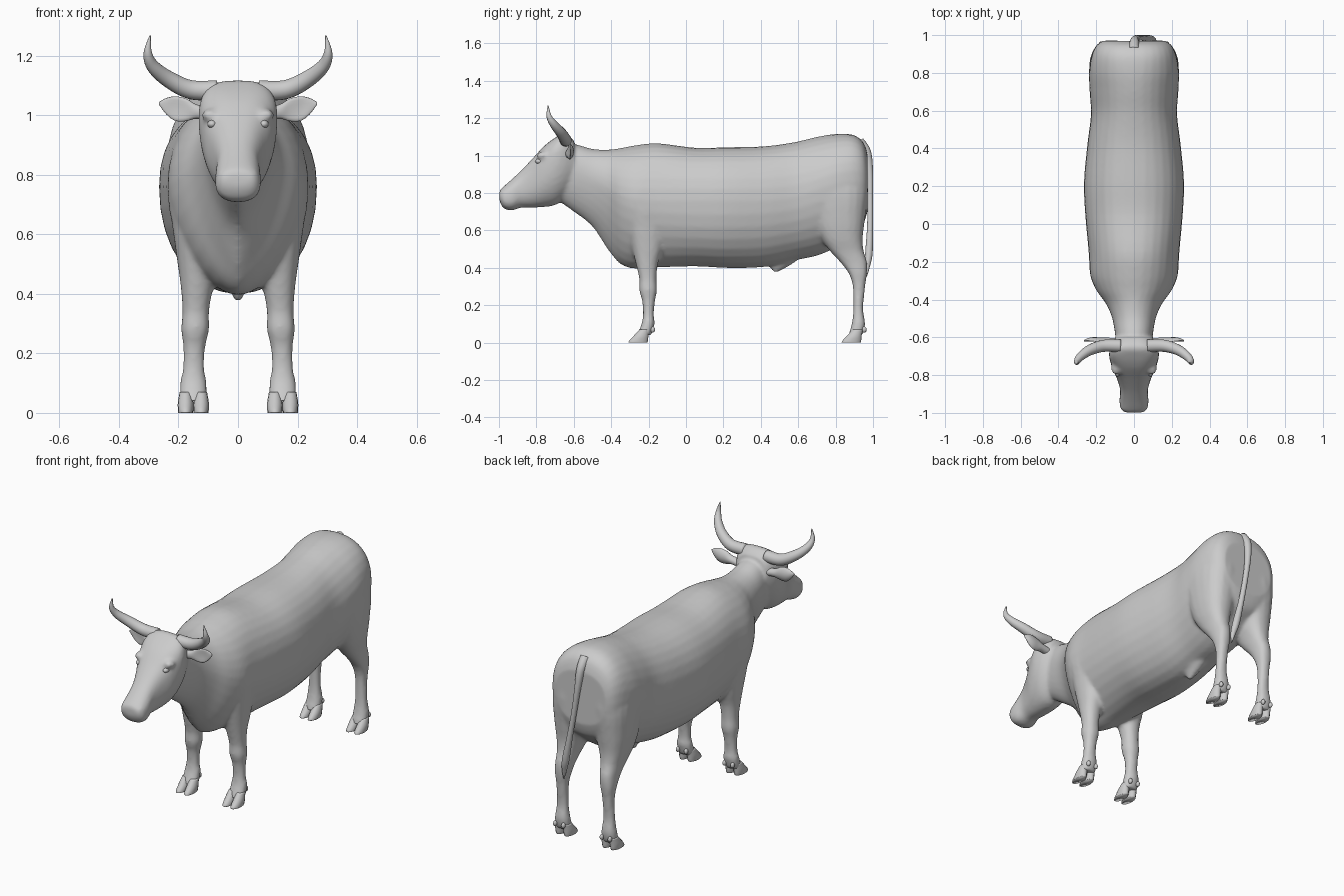
import bpy, bmesh
from math import cos, sin, pi
from mathutils import Matrix, Vector


def smooth_rows(rows, n=4):
    """Catmull-Rom interpolation between cross-section rows."""
    out = []
    for i in range(len(rows) - 1):
        p = [rows[max(i - 1, 0)], rows[i], rows[i + 1], rows[min(i + 2, len(rows) - 1)]]
        for k in range(n):
            t = k / n
            out.append([0.5 * (2 * b + (c - a) * t + (2 * a - 5 * b + 4 * c - d) * t * t
                               + (3 * b - a - 3 * c + d) * t ** 3) for a, b, c, d in zip(*p)])
    return out + [list(rows[-1])]


def power(v, e):
    return (1 if v >= 0 else -1) * abs(v) ** (2 / e)


def skin(bm, rings):
    """Bridge rings into a closed tube."""
    vs = [[bm.verts.new(p) for p in r] for r in rings]
    n = len(vs[0])
    faces = [bm.faces.new(vs[0]), bm.faces.new(vs[-1])]
    for a, b in zip(vs, vs[1:]):
        for i in range(n):
            j = (i + 1) % n
            faces.append(bm.faces.new((a[i], a[j], b[j], b[i])))
    bmesh.ops.recalc_face_normals(bm, faces=faces)


def trunk(bm, rows, n=32):
    """Loft along y. Row: y, top, bottom, half width, height of widest, upper and lower squareness."""
    rings = []
    for y, zt, zb, hw, zw, eu, el in smooth_rows(rows):
        ring = []
        for i in range(n):
            c, s = cos(2 * pi * i / n), sin(2 * pi * i / n)
            e, h = (eu, zt - zw) if s >= 0 else (el, zw - zb)
            ring.append((hw * power(c, e), y, zw + h * power(s, e)))
        rings.append(ring)
    skin(bm, rings)


def column(bm, rows, side=1, e=2.2, n=20):
    """Loft along z. Row: z, front y, back y, x centre, half width."""
    rings = []
    for z, y0, y1, xc, hx in smooth_rows(rows):
        rings.append([(side * (xc + hx * power(cos(2 * pi * i / n), e)),
                       (y0 + y1) / 2 + (y1 - y0) / 2 * power(sin(2 * pi * i / n), e), z)
                      for i in range(n)])
    skin(bm, rings)


def ball(bm, loc, size):
    m = Matrix.Translation(loc) @ Matrix.Diagonal((*size, 1))
    bmesh.ops.create_uvsphere(bm, u_segments=16, v_segments=10, radius=1, matrix=m)


def finish(bm, name):
    me = bpy.data.meshes.new(name)
    bm.to_mesh(me)
    bm.free()
    me.polygons.foreach_set("use_smooth", [True] * len(me.polygons))
    ob = bpy.data.objects.new(name, me)
    bpy.context.collection.objects.link(ob)
    return ob


def tube(name, pts, n=16):
    """Round tapered tube. Point: x, y, z, radius."""
    bm = bmesh.new()
    rows = smooth_rows(pts, 6)
    rings = []
    for i, r in enumerate(rows):
        a, b = rows[max(i - 1, 0)], rows[min(i + 1, len(rows) - 1)]
        d = (Vector(b[:3]) - Vector(a[:3])).normalized()
        u = d.cross(Vector((0.1, 1, 0.1))).normalized() if abs(d.y) < 0.9 else d.cross(Vector((1, 0, 0))).normalized()
        v = d.cross(u)
        rings.append([Vector(r[:3]) + r[3] * (u * cos(2 * pi * k / n) + v * sin(2 * pi * k / n))
                      for k in range(n)])
    skin(bm, rings)
    return finish(bm, name)


body = bmesh.new()

# torso with neck and dewlap
trunk(body, [
    (-0.70, 1.06, 0.77, 0.085, 0.93, 2.2, 2.0), (-0.60, 1.062, 0.70, 0.098, 0.92, 2.2, 1.8),
    (-0.50, 1.036, 0.62, 0.115, 0.88, 2.1, 1.6), (-0.42, 1.032, 0.50, 0.15, 0.83, 2.0, 1.5),
    (-0.35, 1.04, 0.42, 0.20, 0.79, 2.0, 1.6), (-0.27, 1.055, 0.395, 0.232, 0.77, 2.0, 1.7),
    (-0.15, 1.066, 0.402, 0.24, 0.76, 2.1, 1.9), (0.05, 1.042, 0.408, 0.258, 0.76, 2.2, 2.1),
    (0.22, 1.045, 0.40, 0.265, 0.76, 2.2, 2.1), (0.42, 1.05, 0.405, 0.247, 0.76, 2.2, 2.0),
    (0.58, 1.072, 0.44, 0.228, 0.78, 2.1, 2.0), (0.70, 1.10, 0.465, 0.235, 0.82, 2.0, 2.0),
    (0.80, 1.116, 0.51, 0.238, 0.85, 2.1, 2.2), (0.89, 1.112, 0.58, 0.225, 0.86, 2.3, 2.3),
    (0.945, 1.075, 0.63, 0.20, 0.86, 2.4, 2.3), (0.97, 1.01, 0.70, 0.165, 0.86, 2.4, 2.3)])

# head
trunk(body, [
    (-0.998, 0.812, 0.76, 0.05, 0.785, 2.4, 2.4), (-0.975, 0.835, 0.718, 0.072, 0.775, 2.3, 2.5),
    (-0.93, 0.875, 0.708, 0.077, 0.78, 2.3, 2.5), (-0.88, 0.922, 0.722, 0.073, 0.82, 2.5, 2.3),
    (-0.82, 0.985, 0.722, 0.09, 0.86, 2.7, 2.2), (-0.76, 1.05, 0.725, 0.116, 0.92, 2.8, 2.1),
    (-0.70, 1.096, 0.735, 0.132, 0.98, 3.0, 2.0), (-0.65, 1.118, 0.77, 0.125, 0.99, 3.0, 2.0),
    (-0.60, 1.085, 0.82, 0.10, 0.97, 2.6, 2.0)])

# sheath under the belly
column(body, [(0.46, 0.40, 0.62, 0, 0.06), (0.415, 0.44, 0.56, 0, 0.03), (0.376, 0.468, 0.49, 0, 0.01)])

FRONT_LEG = [
    (0.90, -0.28, -0.08, 0.12, 0.08), (0.75, -0.335, -0.08, 0.14, 0.095),
    (0.62, -0.315, -0.10, 0.135, 0.085), (0.50, -0.288, -0.125, 0.135, 0.068),
    (0.42, -0.268, -0.15, 0.138, 0.054), (0.34, -0.25, -0.158, 0.142, 0.045),
    (0.28, -0.25, -0.155, 0.144, 0.047), (0.22, -0.234, -0.166, 0.147, 0.037),
    (0.15, -0.23, -0.172, 0.149, 0.036), (0.10, -0.238, -0.168, 0.15, 0.045),
    (0.04, -0.262, -0.185, 0.15, 0.046)]
HIND_LEG = [
    (0.98, 0.66, 0.95, 0.11, 0.09), (0.82, 0.64, 0.974, 0.122, 0.115),
    (0.66, 0.68, 0.957, 0.13, 0.10), (0.56, 0.72, 0.945, 0.137, 0.078),
    (0.49, 0.77, 0.95, 0.14, 0.058), (0.43, 0.825, 0.968, 0.143, 0.047),
    (0.37, 0.87, 0.968, 0.146, 0.042), (0.30, 0.892, 0.958, 0.148, 0.033),
    (0.18, 0.895, 0.947, 0.15, 0.032), (0.10, 0.886, 0.958, 0.15, 0.042),
    (0.04, 0.868, 0.945, 0.15, 0.044)]

# legs, brows and muzzle nostril rims on both sides
for s in (1, -1):
    column(body, FRONT_LEG, s)
    column(body, HIND_LEG, s, 2.4)
    ball(body, (s * 0.094, -0.765, 1.0), (0.028, 0.035, 0.022))
    ball(body, (s * 0.045, -0.972, 0.80), (0.024, 0.02, 0.02))

# blend all lofts into one smooth hide
hide = finish(body, "body")
m = hide.modifiers.new("blend", 'REMESH')
m.mode, m.voxel_size, m.use_smooth_shade = 'VOXEL', 0.01, True
m = hide.modifiers.new("soften", 'SMOOTH')
m.factor, m.iterations = 0.5, 7
bpy.context.view_layer.objects.active = hide
hide.select_set(True)
bpy.ops.object.convert(target='MESH')

for s, side in ((1, "right"), (-1, "left")):
    # horn
    tube("horn_" + side, [(s * x, y, z, r) for x, y, z, r in (
        (0.07, -0.645, 1.083, 0.034), (0.16, -0.645, 1.086, 0.032), (0.235, -0.668, 1.122, 0.028),
        (0.286, -0.705, 1.165, 0.022), (0.303, -0.732, 1.21, 0.014), (0.295, -0.737, 1.268, 0.002))])

    # leaf-shaped cupped ear
    bm = bmesh.new()
    rings = []
    for x, y, z, hy, hz in smooth_rows([
            (0.09, -0.625, 1.005, 0.022, 0.022), (0.14, -0.622, 1.012, 0.02, 0.024),
            (0.175, -0.615, 1.018, 0.014, 0.038), (0.21, -0.61, 1.022, 0.011, 0.041),
            (0.24, -0.612, 1.03, 0.009, 0.028), (0.266, -0.618, 1.04, 0.003, 0.004)]):
        rings.append([(s * x, y + hy * sin(a) - 6 * (hz * cos(a)) ** 2, z + hz * cos(a))
                      for a in [2 * pi * i / 16 for i in range(16)]])
    skin(bm, rings)
    finish(bm, "ear_" + side)

    # eye
    bm = bmesh.new()
    ball(bm, (s * 0.087, -0.785, 0.97), (0.016, 0.022, 0.014))
    finish(bm, "eye_" + side)

    # cloven hooves with dewclaws
    for name, toe, back in (("front_hoof_", -0.31, -0.178), ("hind_hoof_", 0.83, 0.953)):
        bm = bmesh.new()
        for off in (-0.026, 0.026):
            x = 0.15 + off
            column(bm, [(0.07, toe + 0.06, toe + 0.115, x, 0.02), (0.035, toe + 0.028, toe + 0.11, x, 0.026),
                        (0.012, toe + 0.006, toe + 0.108, x, 0.026), (0, toe, toe + 0.105, x, 0.025)], s, 2.0, 14)
            ball(bm, (s * x, back, 0.07), (0.011, 0.013, 0.016))
        finish(bm, name + side)

# tail hanging to one side
tube("tail", [(0, 0.925, 1.075, 0.028), (0.002, 0.965, 1.02, 0.024), (0.01, 0.982, 0.92, 0.018),
              (0.03, 0.985, 0.78, 0.015), (0.06, 0.984, 0.62, 0.016), (0.09, 0.978, 0.48, 0.02),
              (0.105, 0.97, 0.41, 0.014), (0.112, 0.965, 0.355, 0.003)])
